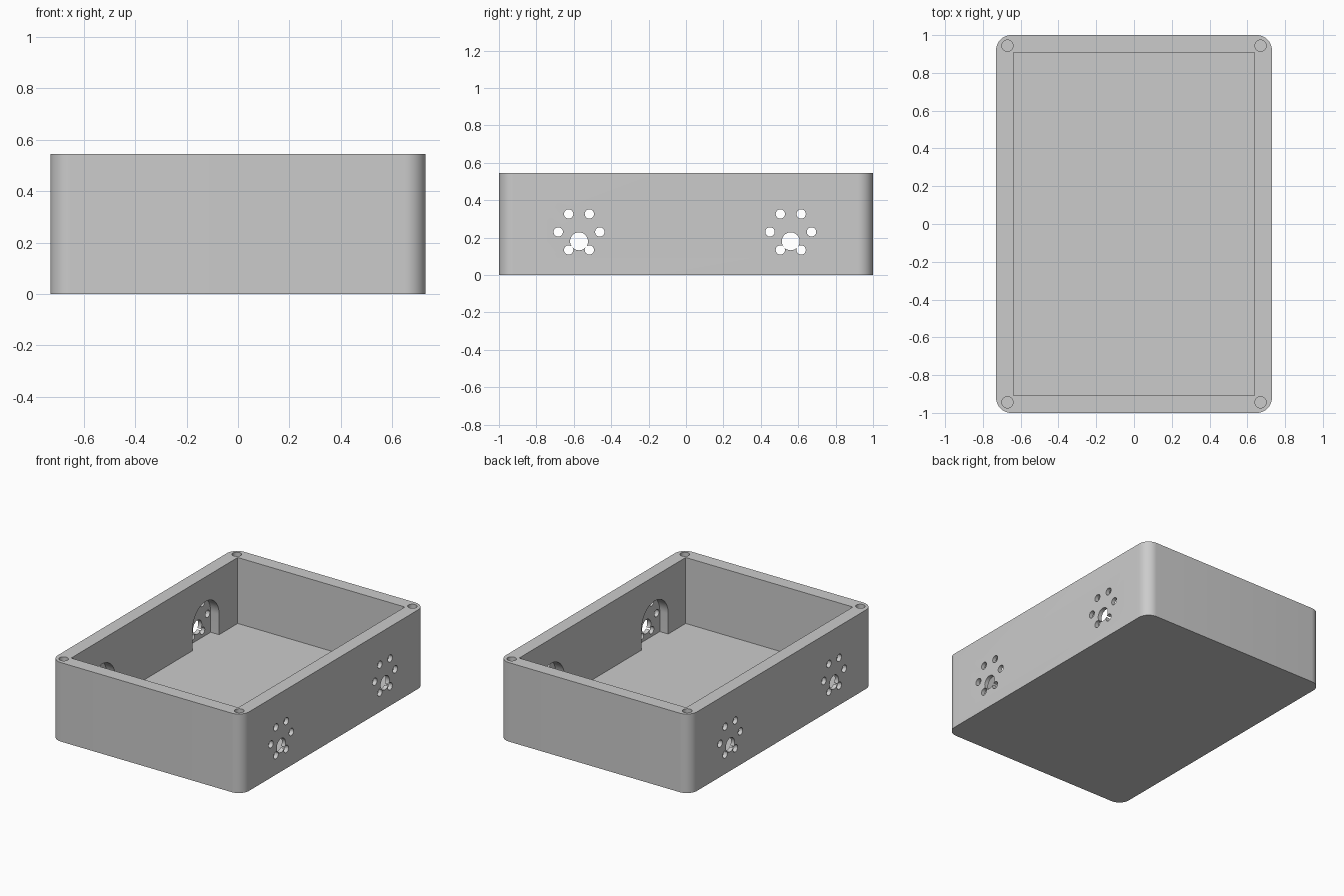
import bpy, math

if "Cube" in bpy.data.objects:
    bpy.data.objects.remove(bpy.data.objects["Cube"])

WIDTH, LENGTH, HEIGHT = 1.46, 2.0, 0.545
WALL, FLOOR, CORNER = 0.092, 0.09, 0.08
POCKET_DEPTH, POCKET_RADIUS = 0.064, 0.145
MOTOR_Z, SHAFT_Z = 0.23, 0.18

grey = bpy.data.materials.new("plain grey")
grey.use_nodes = True
grey.diffuse_color = (0.6, 0.6, 0.6, 1)
grey.node_tree.nodes["Principled BSDF"].inputs["Base Color"].default_value = (0.6, 0.6, 0.6, 1)


def extrude(name, outline, to_3d, low, high):
    """Prism from a 2D outline; to_3d maps (a, b, depth) to a point."""
    n = len(outline)
    verts = [to_3d(a, b, d) for d in (low, high) for a, b in outline]
    faces = [list(range(n))[::-1], list(range(n, 2 * n))]
    faces += [[i, (i + 1) % n, (i + 1) % n + n, i + n] for i in range(n)]
    mesh = bpy.data.meshes.new(name)
    mesh.from_pydata(verts, [], faces)
    mesh.materials.append(grey)
    obj = bpy.data.objects.new(name, mesh)
    bpy.context.collection.objects.link(obj)
    return obj


def along_z(a, b, d):
    return (a, b, d)


def along_x(a, b, d):
    return (d, a, b)


def arc(cx, cy, r, start, end, steps):
    angles = [math.radians(start + (end - start) * i / steps) for i in range(steps + 1)]
    return [(cx + r * math.cos(t), cy + r * math.sin(t)) for t in angles]


def circle(cx, cy, r, steps=32):
    return arc(cx, cy, r, 0, 360, steps)[:-1]


def cut(target, outline, to_3d, low, high):
    cutter = extrude("cutter", outline, to_3d, low, high)
    cutter.hide_render = True
    mod = target.modifiers.new("cut", "BOOLEAN")
    mod.operation, mod.solver, mod.object = "DIFFERENCE", "EXACT", cutter
    bpy.context.view_layer.objects.active = target
    bpy.ops.object.modifier_apply(modifier=mod.name)
    bpy.data.objects.remove(cutter)


# Outer shell with rounded upright corners
hx, hy = WIDTH / 2, LENGTH / 2
outline = []
for i, (sx, sy) in enumerate([(1, 1), (-1, 1), (-1, -1), (1, -1)]):
    outline += arc(sx * (hx - CORNER), sy * (hy - CORNER), CORNER, 90 * i, 90 * i + 90, 12)
box = extrude("open_box", outline, along_z, 0, HEIGHT)

# Square-cornered cavity
ix, iy = hx - WALL, hy - WALL
cut(box, [(ix, iy), (-ix, iy), (-ix, -iy), (ix, -iy)], along_z, FLOOR, HEIGHT + 0.1)

# Blind screw holes in the rim corners
for sx in (-1, 1):
    for sy in (-1, 1):
        cut(box, circle(sx * 0.67, sy * 0.944, 0.03), along_z, HEIGHT - 0.3, HEIGHT + 0.1)

# Motor mounts: arched pockets inside each side wall, then through holes
for y in (-0.572, 0.56):
    arch = arc(y, MOTOR_Z, POCKET_RADIUS, 0, 180, 32)
    arch += [(y - POCKET_RADIUS, FLOOR), (y + POCKET_RADIUS, FLOOR)]
    reach = ix + POCKET_DEPTH
    cut(box, arch, along_x, -reach, reach)
    cut(box, circle(y, SHAFT_Z, 0.048), along_x, -1, 1)
    for k in range(6):
        t = math.radians(60 * k)
        cut(box, circle(y + 0.111 * math.cos(t), MOTOR_Z + 0.111 * math.sin(t), 0.025, 24),
            along_x, -1, 1)

bpy.ops.object.select_all(action="DESELECT")
box.select_set(True)
bpy.context.view_layer.objects.active = box
bpy.ops.object.shade_smooth_by_angle(angle=math.radians(30))
